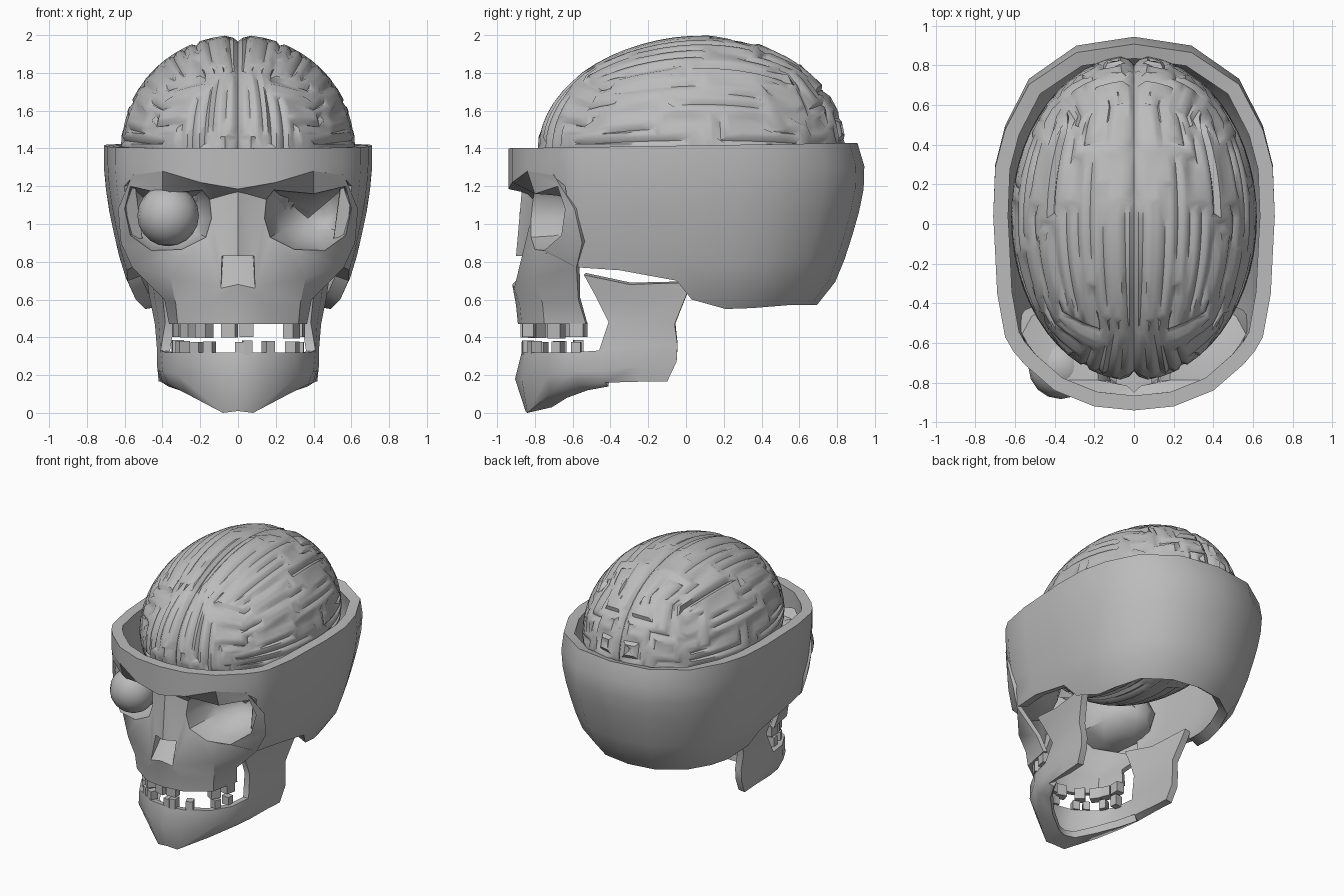
import bpy, bmesh, math, random
from mathutils import Vector

random.seed(7)
if "Cube" in bpy.data.objects:
    bpy.data.objects.remove(bpy.data.objects["Cube"], do_unlink=True)

bone = bpy.data.materials.new("plain grey")
bone.use_nodes = True
GREY = (0.5, 0.5, 0.5, 1)
bone.diffuse_color = GREY
bone.node_tree.nodes["Principled BSDF"].inputs["Base Color"].default_value = GREY


def finish(bm, name, thickness=0, angle=35):
    """Turn a bmesh into a shaded object, optionally thickened inwards."""
    mesh = bpy.data.meshes.new(name)
    bm.to_mesh(mesh)
    bm.free()
    obj = bpy.data.objects.new(name, mesh)
    bpy.context.collection.objects.link(obj)
    mesh.materials.append(bone)
    bpy.ops.object.select_all(action='DESELECT')
    obj.select_set(True)
    bpy.context.view_layer.objects.active = obj
    if thickness:
        shell = obj.modifiers.new("shell", 'SOLIDIFY')
        shell.thickness = thickness
        shell.offset = -1
        bpy.ops.object.modifier_apply(modifier=shell.name)
    bpy.ops.object.shade_smooth_by_angle(angle=math.radians(angle))


def add_face(bm, *points):
    bm.faces.new([bm.verts.new(p) for p in points])


def add_grid(bm, rows, closed=False):
    """Skin rows of points with quads."""
    for low, high in zip(rows, rows[1:]):
        count = len(low)
        for i in range(count if closed else count - 1):
            j = (i + 1) % count
            add_face(bm, low[i], low[j], high[j], high[i])


def mirror_and_weld(bm, centre):
    """Mirror the half across x, weld it and point the normals outwards."""
    copy = bmesh.ops.duplicate(bm, geom=bm.verts[:] + bm.edges[:] + bm.faces[:])
    for item in copy["geom"]:
        if isinstance(item, bmesh.types.BMVert):
            item.co.x *= -1
    bmesh.ops.remove_doubles(bm, verts=bm.verts[:], dist=0.004)
    bmesh.ops.dissolve_degenerate(bm, edges=bm.edges[:], dist=0.001)
    bmesh.ops.recalc_face_normals(bm, faces=bm.faces[:])
    bm.normal_update()
    c = Vector(centre)
    if sum(f.normal.dot(f.calc_center_median() - c) * f.calc_area() for f in bm.faces) < 0:
        bmesh.ops.reverse_faces(bm, faces=bm.faces[:])


def lookup(table, z):
    """Linear interpolation in a short (z, value) table."""
    for (z0, a), (z1, b) in zip(table, table[1:]):
        if z <= z1:
            return a + (b - a) * max(0, z - z0) / (z1 - z0)
    return table[-1][1]


# Cranium: open bowl, plan outline with the lower edge height of each column
outline = [(0, -.94, 1.185), (.2, -.92, 1.22), (.4, -.84, 1.28), (.55, -.71, 1.26),
           (.61, -.64, 1.2), (.65, -.57, .77), (.69, -.35, .755), (.705, -.05, .7),
           (.71, .04, .6), (.7, .3, .55), (.65, .5, .555), (.53, .74, .57),
           (.29, .91, .57), (0, .955, .57)]
taper = [(.55, .7), (.63, .8), (.85, .895), (1.1, .97), (1.27, 1), (1.45, 1)]
back_taper = taper[:-1] + [(1.43, .95)]
ROWS = 7
rows = []
for r in range(ROWS + 1):
    row = []
    for x, y, low in outline:
        top = 1.415 + .015 * y
        z = low + (top - low) * r / ROWS
        row.append((x * lookup(taper, z), y * (lookup(back_taper, z) if y > 0 else 1), z))
    rows.append(row)
bm = bmesh.new()
add_grid(bm, rows)
mirror_and_weld(bm, (0, 0, 1))
finish(bm, "cranium", .075)

# Face: eye rim joined to an outer loop, rounded socket bowl
rim = [(.19, -.8, 1.18), (.4, -.8, 1.16), (.57, -.68, 1.2), (.6, -.64, 1.08), (.57, -.66, .94),
       (.46, -.75, .86), (.3, -.8, .865), (.17, -.82, .93), (.14, -.82, 1.03), (.15, -.81, 1.13)]
outer = [(.2, -.92, 1.22), (.4, -.84, 1.28), (.56, -.7, 1.26), (.635, -.59, 1.08), (.62, -.55, .9),
         (.56, -.58, .77), (.36, -.8, .72), (.09, -.91, .66), (.085, -.86, .83), (.045, -.84, 1.16)]
bowl_centre = Vector((.37, -.74, 1.03))
loops = [outer, rim]
for degrees in (22, 45, 67, 90):
    turn = math.radians(degrees)
    back = Vector((0, .3 * math.sin(turn), 0))
    loops.append([Vector(p).lerp(bowl_centre, 1 - math.cos(turn)) + back for p in rim])
bm = bmesh.new()
add_grid(bm, loops, closed=True)

# Nose: ridge with an open hollow under its tip
brow, bridge, tip = (0, -.94, 1.185), (0, -.87, 1.17), (0, -.9, .83)
pit, pit_side, spine = (0, -.77, .83), (.08, -.77, .83), (0, -.92, .68)
add_face(bm, outer[0], brow, bridge, outer[9])
add_face(bm, bridge, tip, outer[8], outer[9])
add_face(bm, tip, pit, pit_side, outer[8])
add_face(bm, outer[8], pit_side, outer[7])
add_face(bm, pit, spine, outer[7], pit_side)

# Upper jaw
add_grid(bm, [[spine, outer[7], outer[6], outer[5]],
              [(0, -.9, .57), (.15, -.88, .57), (.33, -.76, .58), (.39, -.57, .6)],
              [(0, -.89, .47), (.15, -.87, .47), (.32, -.75, .47), (.365, -.53, .47)]])
mirror_and_weld(bm, (0, .2, .9))
finish(bm, "face", .03)

# Lower jaw: curved body with an underside lip, then the upright branch at the side
body = [[(0, -.73, .03), (.07, -.71, .03), (.2, -.63, .08), (.31, -.52, .12), (.37, -.41, .14)],
        [(0, -.85, .01), (.08, -.84, 0), (.27, -.72, .1), (.37, -.57, .15), (.4, -.43, .16)],
        [(0, -.905, .18), (.14, -.87, .18), (.32, -.73, .2), (.4, -.59, .22), (.415, -.45, .22)],
        [(0, -.87, .32), (.14, -.85, .32), (.3, -.75, .32), (.38, -.61, .32), (.41, -.46, .33)]]
branch = [[body[1][4], (.41, -.25, .165), (.42, -.1, .165)],
          [body[2][4], (.43, -.25, .25), (.43, -.05, .27)],
          [body[3][4], (.43, -.25, .35), (.43, -.045, .36)],
          [(.385, -.41, .48), (.42, -.24, .48), (.44, -.06, .47)],
          [(.4, -.48, .62), (.44, -.25, .6), (.47, 0, .62)],
          [(.41, -.54, .73), (.45, -.3, .68), (.48, .03, .69)]]
bm = bmesh.new()
add_grid(bm, body)
add_grid(bm, branch)
mirror_and_weld(bm, (0, -.3, .3))
finish(bm, "lower_jaw", .05, angle=50)


# Teeth: small blocks set along the jaw arch, with gaps
def tooth_row(name, angles, z, height, width):
    bm = bmesh.new()
    for a in angles:
        t = math.radians(a)
        block = bmesh.ops.create_cube(bm, size=1)["verts"]
        turn = t + random.uniform(-.15, .15)
        tall = height * random.uniform(.8, 1.1)
        for v in block:
            x, y = v.co.x * width, v.co.y * .06
            v.co = (.32 * math.sin(t) + x * math.cos(turn) - y * math.sin(turn),
                    -.55 - .29 * math.cos(t) + x * math.sin(turn) + y * math.cos(turn),
                    z + v.co.z * tall)
    finish(bm, name)


tooth_row("upper_teeth", (-88, -70, -55, -34, -8, 8, 62, 85), .44, .09, .075)
tooth_row("lower_teeth", (-86, -66, -42, -28, 2, 9, 30, 64, 84), .345, .075, .05)

# Eyeball: only the right socket holds one
bm = bmesh.new()
bmesh.ops.create_uvsphere(bm, u_segments=16, v_segments=10, radius=.163)
bmesh.ops.translate(bm, verts=bm.verts[:], vec=(-.37, -.72, 1.045))
finish(bm, "right_eyeball")

# Brain: half a rounded cube, its faces grouped into winding raised folds
bm = bmesh.new()
bmesh.ops.create_cube(bm, size=2)
bmesh.ops.subdivide_edges(bm, edges=bm.edges[:], cuts=13, use_grid_fill=True)
bmesh.ops.delete(bm, geom=[f for f in bm.faces if f.calc_center_median().x < 0], context='FACES')
for v in bm.verts:
    ball = Vector([math.tan(c * math.pi / 4) for c in v.co]).normalized()
    height = .6 + .04 * ball.y if ball.z > 0 else .53
    v.co = Vector((ball.x * .62, ball.y * .82, ball.z * height))
    if v.co.x < .01:
        v.co *= .965
free = set(bm.faces)
folds = []
for start in bm.faces[:]:
    if start not in free:
        continue
    strip, face, heading = [], start, Vector((0, 0, 0))
    while face and len(strip) < 8:
        free.discard(face)
        strip.append(face)
        here = face.calc_center_median()
        steps = [((g.calc_center_median() - here).normalized(), g)
                 for e in face.edges for g in e.link_faces if g in free]
        # Folds keep their heading and prefer to run front to back
        steps.sort(key=lambda s: random.random() - .5 * heading.dot(s[0]) - .5 * abs(s[0].y))
        heading, face = steps[0] if steps else (heading, None)
    folds.append(strip)
base = bm.verts[:]
for strip in folds:
    bmesh.ops.inset_region(bm, faces=strip, thickness=.024, use_even_offset=True, use_boundary=True)
for v in base:
    v.co *= .975
mirror_and_weld(bm, (0, 0, 0))
bmesh.ops.translate(bm, verts=bm.verts[:], vec=(0, .03, 1.4))
finish(bm, "brain", angle=50)
